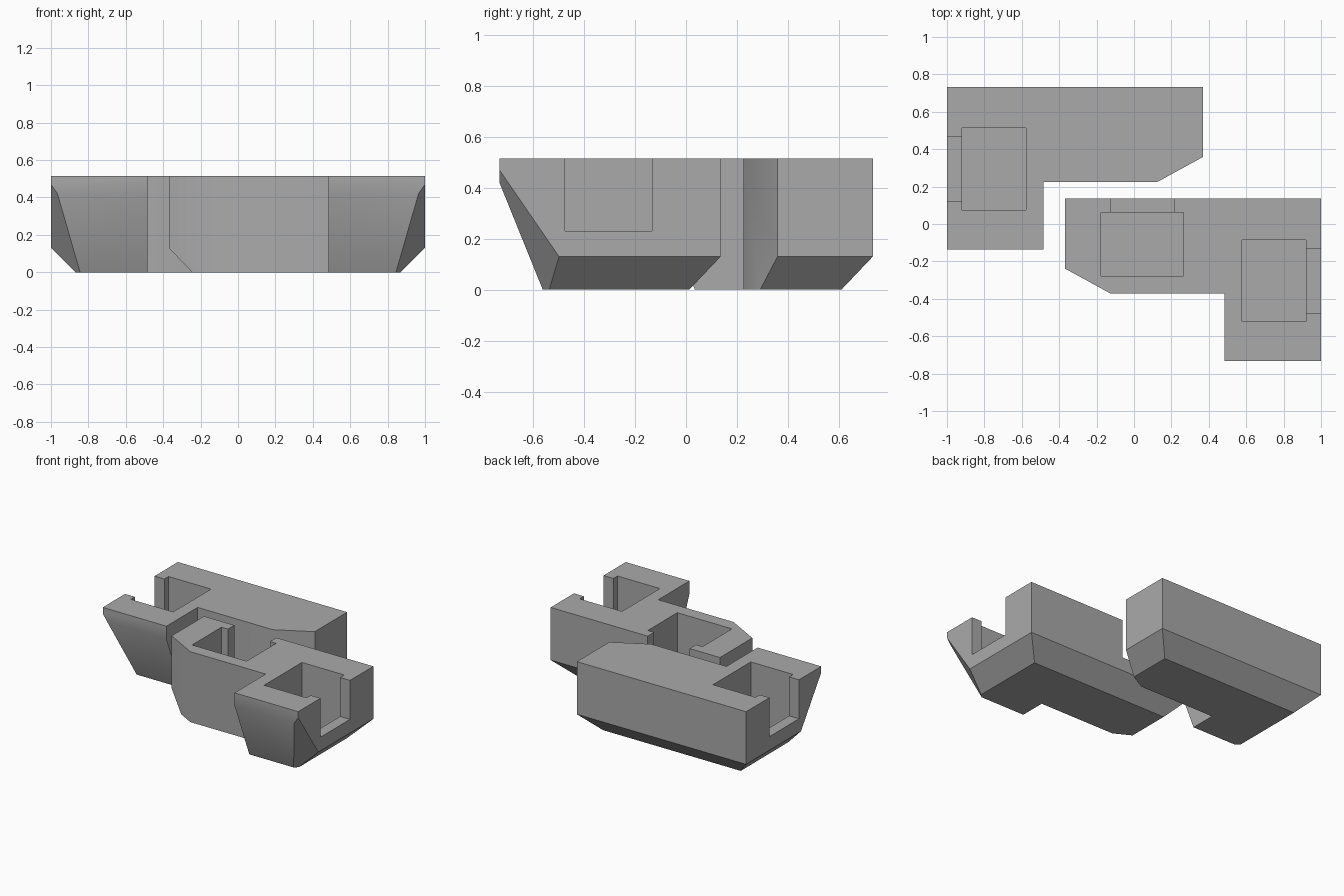
import bpy, bmesh
from mathutils import Vector

if "Cube" in bpy.data.objects:
    bpy.data.objects.remove(bpy.data.objects["Cube"], do_unlink=True)

grey = bpy.data.materials.new("mid grey")
grey.use_nodes = True
grey.diffuse_color = (0.4, 0.4, 0.4, 1)
grey.node_tree.nodes["Principled BSDF"].inputs["Base Color"].default_value = (0.4, 0.4, 0.4, 1)

TOP, BACK, FRONT = 0.515, 0.136, -0.732
OUTLINE = [(-0.37, BACK), (-0.37, -0.238), (-0.125, -0.372), (0.485, -0.372),
           (0.485, FRONT), (1, FRONT), (1, BACK)]
# Planes that trim the underside: point, outward normal
TRIMS = [((1, 0, 0.13), (1, 0, -1)),
         ((0, BACK, 0.13), (0, 1, -0.95)),
         ((-0.37, 0, 0.13), (-1, 0, -0.96)),
         ((0, FRONT, 0.42), (0, -0.42, -0.17)),
         ((1, FRONT, 0.47), (0.63, -0.64, -0.44))]
# Pockets and the shallower notches that open them to the outside
POCKETS = [((-0.177, -0.278, 0.06), (0.265, 0.062, 0.8)),
           ((-0.125, -0.1, 0.23), (0.215, 0.3, 0.8)),
           ((0.577, -0.522, 0.06), (0.92, -0.085, 0.8)),
           ((0.8, -0.475, 0.23), (1.2, -0.133, 0.8))]


def place(name, bm, side, shift):
    """Mirror and shift a mesh, then link it as an object."""
    for v in bm.verts:
        v.co.x *= side
        v.co.y += shift
    bmesh.ops.recalc_face_normals(bm, faces=bm.faces)
    mesh = bpy.data.meshes.new(name)
    bm.to_mesh(mesh)
    bm.free()
    mesh.materials.append(grey)
    ob = bpy.data.objects.new(name, mesh)
    bpy.context.collection.objects.link(ob)
    return ob


def body():
    """L-shaped prism with its underside trimmed by planes."""
    bm = bmesh.new()
    base = bm.faces.new([bm.verts.new((x, y, 0)) for x, y in OUTLINE])
    up = bmesh.ops.extrude_face_region(bm, geom=[base])["geom"]
    bmesh.ops.translate(bm, vec=(0, 0, TOP),
                        verts=[g for g in up if isinstance(g, bmesh.types.BMVert)])
    if not any(f.normal.z < 0 and max(v.co.z for v in f.verts) == 0 for f in bm.faces):
        low = [v for v in bm.verts if v.co.z == 0]
        if not any(all(v in low for v in f.verts) for f in bm.faces):
            bmesh.ops.contextual_create(bm, geom=low)
    bmesh.ops.recalc_face_normals(bm, faces=bm.faces)
    for point, normal in TRIMS:
        bmesh.ops.bisect_plane(bm, geom=bm.verts[:] + bm.edges[:] + bm.faces[:],
                               plane_co=point, plane_no=Vector(normal).normalized(),
                               clear_outer=True)
        bmesh.ops.holes_fill(bm, edges=[e for e in bm.edges if e.is_boundary])
    return bm


def box(lo, hi):
    bm = bmesh.new()
    bmesh.ops.create_cube(bm, size=1)
    for v in bm.verts:
        v.co = [(a + b) / 2 + c * (b - a) for a, b, c in zip(lo, hi, v.co)]
    return bm


# The two blocks are mirror twins, offset front to back
for name, side, shift in (("left_block", 1, 0), ("right_block", -1, 0.597)):
    block = place(name, body(), side, shift)
    bpy.ops.object.select_all(action='DESELECT')
    block.select_set(True)
    bpy.context.view_layer.objects.active = block
    for lo, hi in POCKETS:
        cutter = place("pocket_cutter", box(lo, hi), side, shift)
        cutter.hide_render = True
        mod = block.modifiers.new("pocket", 'BOOLEAN')
        mod.operation, mod.solver, mod.object = 'DIFFERENCE', 'EXACT', cutter
        bpy.ops.object.modifier_apply(modifier=mod.name)
        bpy.data.objects.remove(cutter, do_unlink=True)
    bpy.ops.object.shade_smooth_by_angle()
